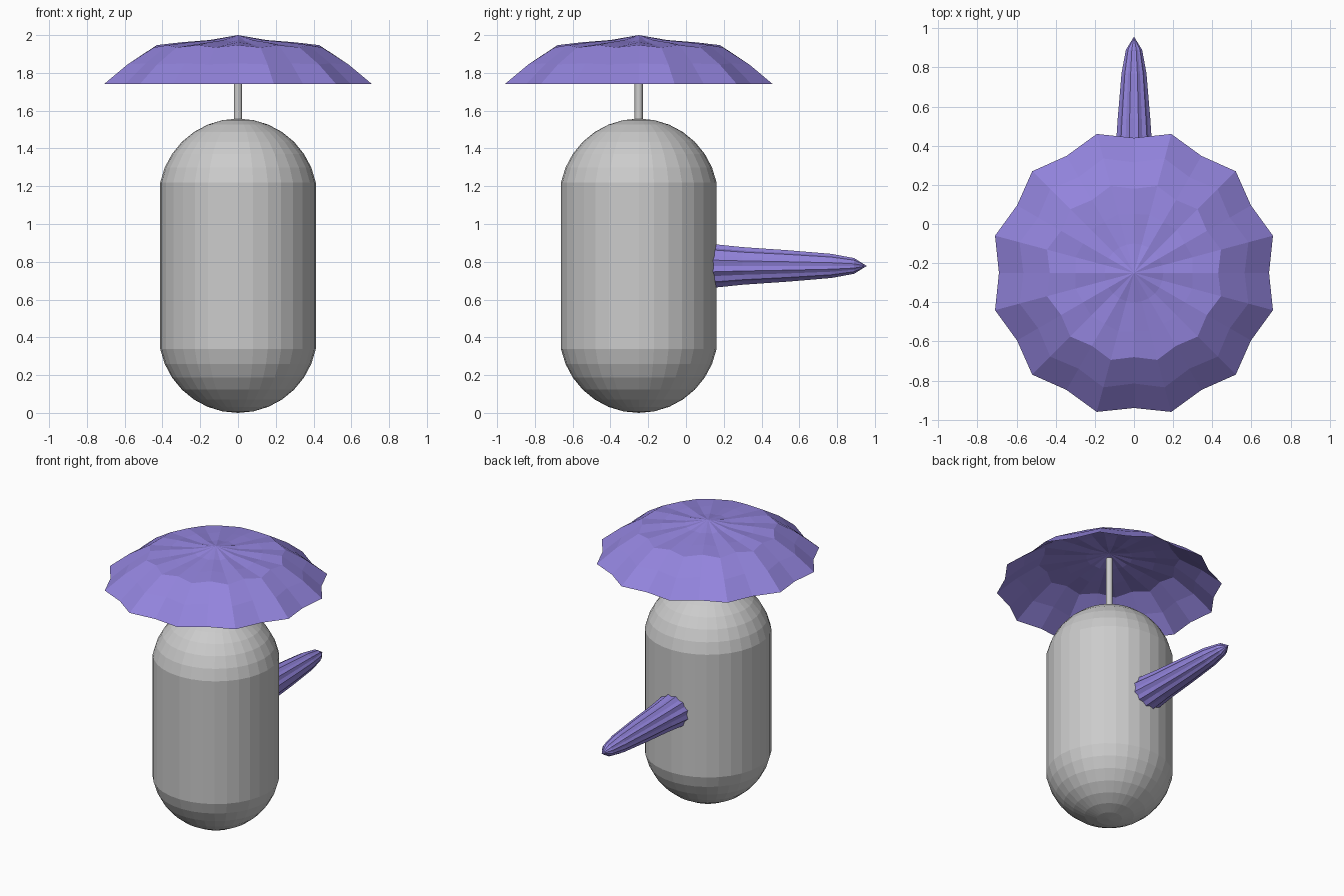
import bpy, bmesh
from math import sin, cos, pi, radians
from mathutils import Matrix

if "Cube" in bpy.data.objects:
    bpy.data.objects.remove(bpy.data.objects["Cube"])

AXIS_Y = -0.25


def fluted(name, rings, sides, matrix, close_start=False):
    """Loft rings (ridge_r, ridge_z, valley_r, valley_z); radius 0 makes a tip."""
    bm = bmesh.new()
    loops = []
    for ridge_r, ridge_z, valley_r, valley_z in rings:
        if ridge_r == 0:
            loops.append([bm.verts.new((0, 0, ridge_z))] * sides)
            continue
        loop = []
        for i in range(sides):
            r, z = (ridge_r, ridge_z) if i % 2 else (valley_r, valley_z)
            a = 2 * pi * i / sides
            loop.append(bm.verts.new((r * cos(a), r * sin(a), z)))
        loops.append(loop)
    for a, b in zip(loops, loops[1:]):
        for i in range(sides):
            j = (i + 1) % sides
            bm.faces.new(list(dict.fromkeys((a[i], a[j], b[j], b[i]))))
    bm.transform(matrix)
    bmesh.ops.recalc_face_normals(bm, faces=bm.faces)
    mesh = bpy.data.meshes.new(name)
    bm.to_mesh(mesh)
    bm.free()
    obj = bpy.data.objects.new(name, mesh)
    bpy.context.collection.objects.link(obj)
    return obj


def even(r, z):
    return (r, z, r, z)


purple = bpy.data.materials.new("purple")
purple.diffuse_color = (0.29, 0.23, 0.72, 1)
purple.use_nodes = True
purple.node_tree.nodes["Principled BSDF"].inputs["Base Color"].default_value = purple.diffuse_color
upright = Matrix.Translation((0, AXIS_Y, 0))

# Capsule body: two 32-sided domes joined by a straight wall
R, LOW, HIGH = 0.42, 0.42, 1.138
angles = [radians(11.25 * k) for k in range(1, 8)]
body_rings = [even(0, 0)]
body_rings += [even(R * cos(a), LOW - R * sin(a)) for a in reversed(angles)]
body_rings += [even(R * cos(a), HIGH + R * sin(a)) for a in angles]
body_rings += [even(0, HIGH + R)]
fluted("body", body_rings, 32, upright)

# Thin pole holding the canopy
bpy.ops.mesh.primitive_cylinder_add(vertices=16, radius=0.022, depth=0.46,
                                    location=(0, AXIS_Y, 1.73))
bpy.context.object.name = "pole"

# Open scalloped canopy
canopy = fluted("canopy", [
    (0.735, 1.74, 0.69, 1.74),
    (0.605, 1.845, 0.565, 1.85),
    (0.46, 1.935, 0.43, 1.947),
    (0.31, 1.95, 0.30, 1.962),
    (0.15, 1.967, 0.15, 1.974),
    even(0, 2.0)], 24, upright)

# Folded canopy sticking out of the back
backward = Matrix.Translation((0, 0, 0.778)) @ Matrix.Rotation(-pi / 2, 4, 'X')
folded = fluted("folded_canopy", [
    (0.12, 0.14, 0.108, 0.14),
    (0.103, 0.30, 0.094, 0.30),
    (0.086, 0.54, 0.079, 0.54),
    (0.066, 0.77, 0.061, 0.77),
    (0.043, 0.89, 0.040, 0.89),
    even(0, 0.957)], 24, backward)

for obj in (canopy, folded):
    obj.data.materials.append(purple)
